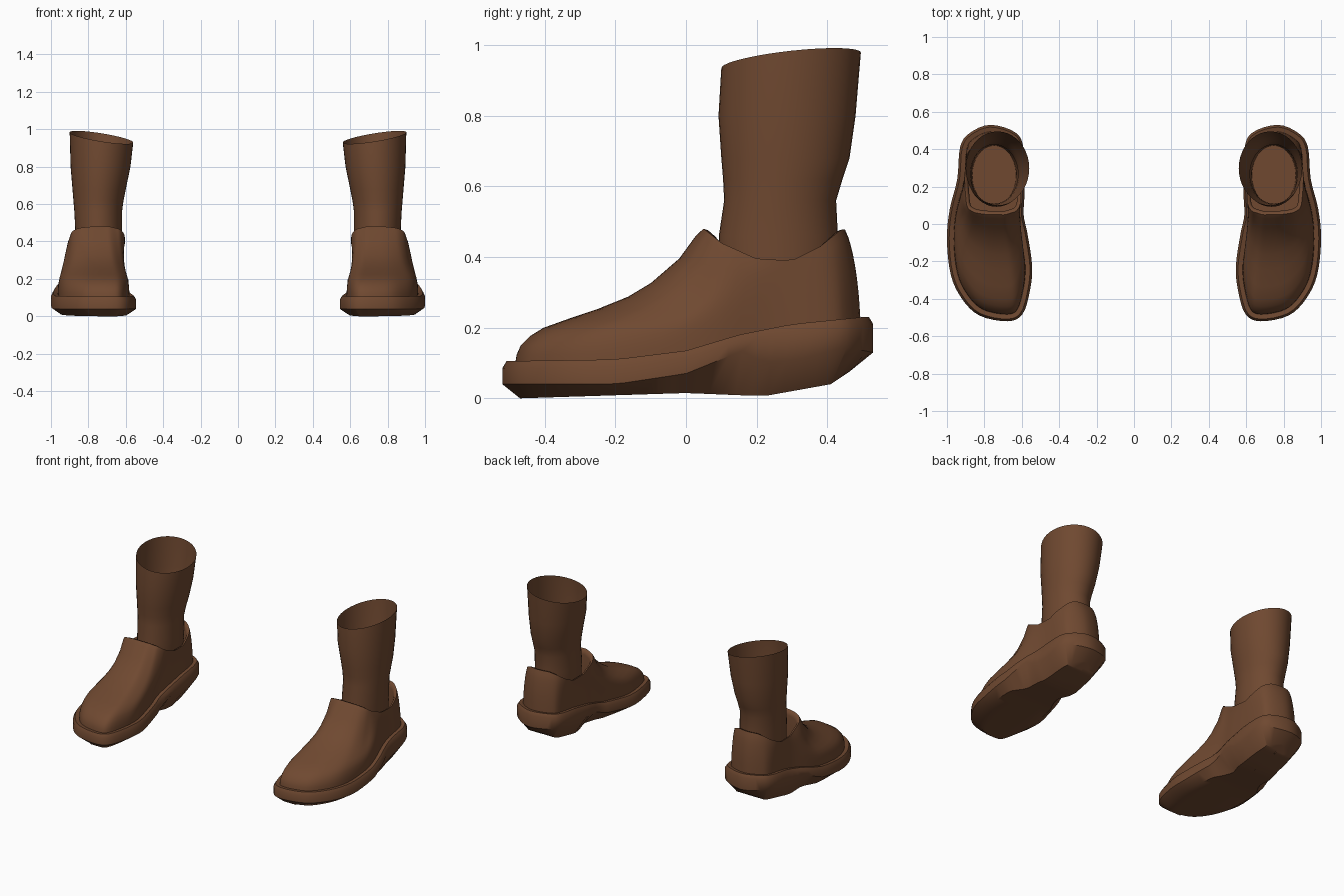
import bpy, bmesh, math
from mathutils import Vector

if "Cube" in bpy.data.objects:
    bpy.data.objects.remove(bpy.data.objects["Cube"])

brown = bpy.data.materials.new("brown leather")
brown.diffuse_color = (0.16, 0.066, 0.03, 1)
brown.use_nodes = True
brown.node_tree.nodes["Principled BSDF"].inputs["Base Color"].default_value = brown.diffuse_color


def table(points, v):
    """Linear lookup in a short list of (input, output) pairs."""
    if v <= points[0][0]:
        return points[0][1]
    for (a, p), (b, q) in zip(points, points[1:]):
        if v <= b:
            return p + (q - p) * (v - a) / (b - a)
    return points[-1][1]


def smooth_loop(pts, steps=4):
    """Closed Catmull-Rom curve through the points."""
    pts = [Vector(p) for p in pts]
    n, out = len(pts), []
    for i in range(n):
        a, b, c, d = (pts[(i + k) % n] for k in (-1, 0, 1, 2))
        for s in range(steps):
            t = s / steps
            out.append(0.5 * (2 * b + (c - a) * t + (2 * a - 5 * b + 4 * c - d) * t * t
                              + (3 * b - a - 3 * c + d) * t ** 3))
    return out


def inset(loop, dist):
    """Move a counter-clockwise loop inward; dist is a function of y."""
    out = []
    for i, p in enumerate(loop):
        e = (loop[(i + 1) % len(loop)] - loop[i - 1]).normalized()
        out.append(p + Vector((-e.y, e.x)) * dist(p.y))
    return out


def raised(loop, height):
    return [(p.x, p.y, height(p.y)) for p in loop]


def loft(name, rings, angle=40):
    """Skin closed rings and mirror the part to the other foot."""
    bm = bmesh.new()
    rows = [[bm.verts.new(p) for p in r] for r in rings]
    for a, b in zip(rows, rows[1:]):
        for i in range(len(a)):
            j = (i + 1) % len(a)
            bm.faces.new((a[i], a[j], b[j], b[i]))
    bmesh.ops.remove_doubles(bm, verts=bm.verts, dist=0.0003)
    me = bpy.data.meshes.new(name)
    bm.to_mesh(me)
    bm.free()
    me.materials.append(brown)
    ob = bpy.data.objects.new(name, me)
    bpy.context.collection.objects.link(ob)
    bpy.ops.object.select_all(action='DESELECT')
    ob.select_set(True)
    bpy.context.view_layer.objects.active = ob
    bpy.ops.object.shade_smooth_by_angle(angle=math.radians(angle))
    ob.modifiers.new("other foot", 'MIRROR').use_mirror_merge = False
    return ob


# Footprint and collar opening, point for point, starting at the toe
footprint = smooth_loop([
    (.675, -.52), (.825, -.49), (.92, -.40), (.98, -.27), (1, -.08), (.985, .08),
    (.945, .24), (.93, .41), (.88, .485), (.77, .53), (.635, .49), (.59, .40),
    (.585, .18), (.59, .05), (.57, -.05), (.545, -.22), (.555, -.35), (.595, -.48)])
collar = smooth_loop([
    (.72, .05), (.77, .05), (.82, .055), (.86, .065), (.89, .09), (.90, .15),
    (.905, .25), (.895, .36), (.85, .425), (.77, .45), (.67, .43), (.62, .37),
    (.605, .23), (.605, .15), (.61, .10), (.63, .07), (.655, .06), (.69, .05)])

# Heights along the foot
sole_top = lambda y: table([(-.53, .105), (-.2, .11), (0, .135), (.15, .18), (.3, .21), (.5, .23)], y)
sole_edge = lambda y: table([(-.53, .04), (-.2, .04), (0, .07), (.16, .135), (.22, .10),
                             (.32, .11), (.45, .145), (.53, .13)], y)
sole_base = lambda y: table([(-.53, .04), (-.47, 0), (0, .015), (.22, .006), (.41, .04), (.53, .12)], y)
collar_top = lambda y: table([(.05, .48), (.1, .44), (.2, .395), (.3, .39), (.38, .43), (.44, .478)], y)

# Sole with welt, arched shank and sloped heel
tread = inset(footprint, lambda y: table([(-.5, .05), (0, .05), (.1, .09), (.2, .06), (.5, .07)], y))
spine = [Vector((.75, p.y)) for p in tread]
half = [p.lerp(q, .5) for p, q in zip(tread, spine)]
loft("sole", [
    raised(spine, sole_base),
    raised(half, sole_base),
    raised(tread, sole_base),
    raised(footprint, sole_edge),
    raised(footprint, lambda y: sole_top(y) - .02),
    raised(inset(footprint, lambda y: .012), sole_top),
    raised(inset(footprint, lambda y: .05), lambda y: sole_top(y) - .005)])

# Upper: vamp profile over the toe, steeper wall round the heel
vamp = [(0, 0, 0), (.008, .07, 0), (.03, .14, 0), (.08, .21, 0), (.15, .27, 0), (.28, .335, 0),
        (.44, .41, 0), (.60, .50, 0), (.72, .60, 0), (.87, .78, 0), (.96, .95, 0), (1, 1, 0)]
wall = [(0, 0), (.14, .05), (.3, .12), (.5, .25), (.7, .45), (.88, .7), (1, 1)]
base = inset(footprint, lambda y: .036)
rings = []
for k, (f, h, _) in enumerate(vamp):
    t = k / (len(vamp) - 1)
    ring = []
    for p, c in zip(base, collar):
        w = min(1, max(0, (.15 - p.y) / .25))
        w = w * w * (3 - 2 * w)
        xy = p.lerp(c, w * f + (1 - w) * table(wall, t))
        z0, z1 = sole_top(p.y) - .01, collar_top(c.y)
        ring.append((xy.x, xy.y, z0 + (z1 - z0) * (w * h + (1 - w) * t)))
    rings.append(ring)
# Rolled collar edge, lining and insole
lip = inset(collar, lambda y: .012)
lining = inset(collar, lambda y: .02)
rings += [[(p.x, p.y, collar_top(c.y) - .004) for p, c in zip(lip, collar)],
          [(p.x, p.y, collar_top(c.y) - .03) for p, c in zip(lining, collar)],
          raised(lining, lambda y: .25),
          [(.75, p.y, .25) for p in lining]]
loft("shoe_upper", rings, 60)

# Boot shaft: open tube with a slanted rim; z, x range, y range
shaft = [(.25, .63, .865, .10, .42), (.36, .625, .868, .095, .425), (.46, .62, .87, .093, .43),
         (.56, .62, .875, .108, .425), (.62, .612, .88, .105, .443), (.68, .60, .885, .10, .463),
         (.80, .575, .895, .092, .48), (None, .56, .90, .10, .495)]
rings = []
for z, x0, x1, y0, y1 in shaft:
    ring = []
    for i in range(40):
        a = math.tau * i / 40
        x = (x0 + x1) / 2 + (x1 - x0) / 2 * math.cos(a)
        y = (y0 + y1) / 2 + (y1 - y0) / 2 * math.sin(a)
        ring.append((x, y, z if z else .957 + .16 * (x - .73) + .11 * (y - .3)))
    rings.append(ring)
loft("boot_shaft", rings, 60)
